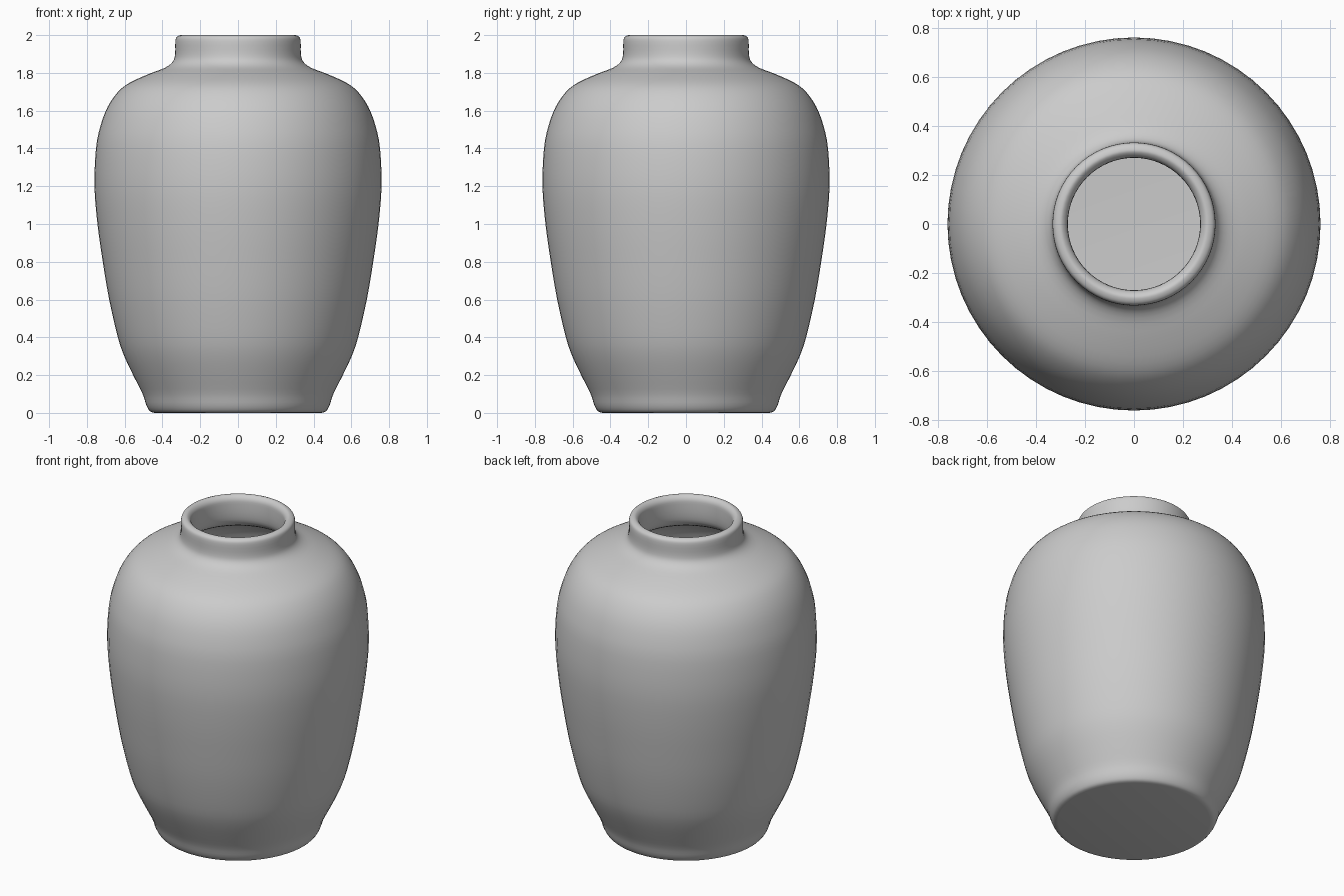
import bpy, bmesh, math
from mathutils import Vector

if "Cube" in bpy.data.objects:
    bpy.data.objects.remove(bpy.data.objects["Cube"])

SEGMENTS = 64

# Outer wall from foot to lip (radius, height)
outer = [(0.44, 0), (0.465, 0.008), (0.485, 0.04), (0.505, 0.1), (0.55, 0.19), (0.6, 0.295),
         (0.636, 0.4), (0.682, 0.6), (0.716, 0.8), (0.744, 1.0), (0.76, 1.2),
         (0.752, 1.4), (0.728, 1.52), (0.69, 1.62), (0.635, 1.7), (0.57, 1.75),
         (0.47, 1.795), (0.385, 1.828), (0.345, 1.86), (0.333, 1.9),
         (0.332, 1.965), (0.325, 1.99), (0.305, 2.0)]
# Inner wall from lip down to the floor
inner = [(0.29, 1.997), (0.275, 1.98), (0.27, 1.95), (0.272, 1.87), (0.29, 1.815),
         (0.35, 1.775), (0.45, 1.737), (0.54, 1.698), (0.6, 1.65), (0.645, 1.58),
         (0.69, 1.4), (0.698, 1.2), (0.683, 1.0), (0.62, 0.6), (0.575, 0.4),
         (0.49, 0.2), (0.44, 0.09), (0.41, 0.065), (0.38, 0.06)]


def smooth(points, steps=3):
    """Catmull-Rom interpolation through the profile points."""
    p = [Vector(q) for q in points]
    p = [p[0]] + p + [p[-1]]
    out = []
    for a, b, c, d in zip(p, p[1:], p[2:], p[3:]):
        for i in range(steps):
            t = i / steps
            out.append(0.5 * (2 * b + (c - a) * t + (2 * a - 5 * b + 4 * c - d) * t * t
                              + (3 * b - a - 3 * c + d) * t ** 3))
    return out + [p[-1]]


# Revolve the profile around z
bm = bmesh.new()
rings = []
for r, z in smooth(outer + inner):
    rings.append([bm.verts.new((r * math.cos(a), r * math.sin(a), z))
                  for a in (2 * math.pi * i / SEGMENTS for i in range(SEGMENTS))])
for lo, hi in zip(rings, rings[1:]):
    for i in range(SEGMENTS):
        j = (i + 1) % SEGMENTS
        bm.faces.new((lo[i], lo[j], hi[j], hi[i]))

# Base and inside floor
bm.faces.new(rings[0][::-1])
bm.faces.new(rings[-1])
bmesh.ops.recalc_face_normals(bm, faces=bm.faces)

mesh = bpy.data.meshes.new("vase")
bm.to_mesh(mesh)
bm.free()
vase = bpy.data.objects.new("vase", mesh)
bpy.context.collection.objects.link(vase)
bpy.context.view_layer.objects.active = vase
vase.select_set(True)
bpy.ops.object.shade_smooth_by_angle(angle=math.radians(40))
